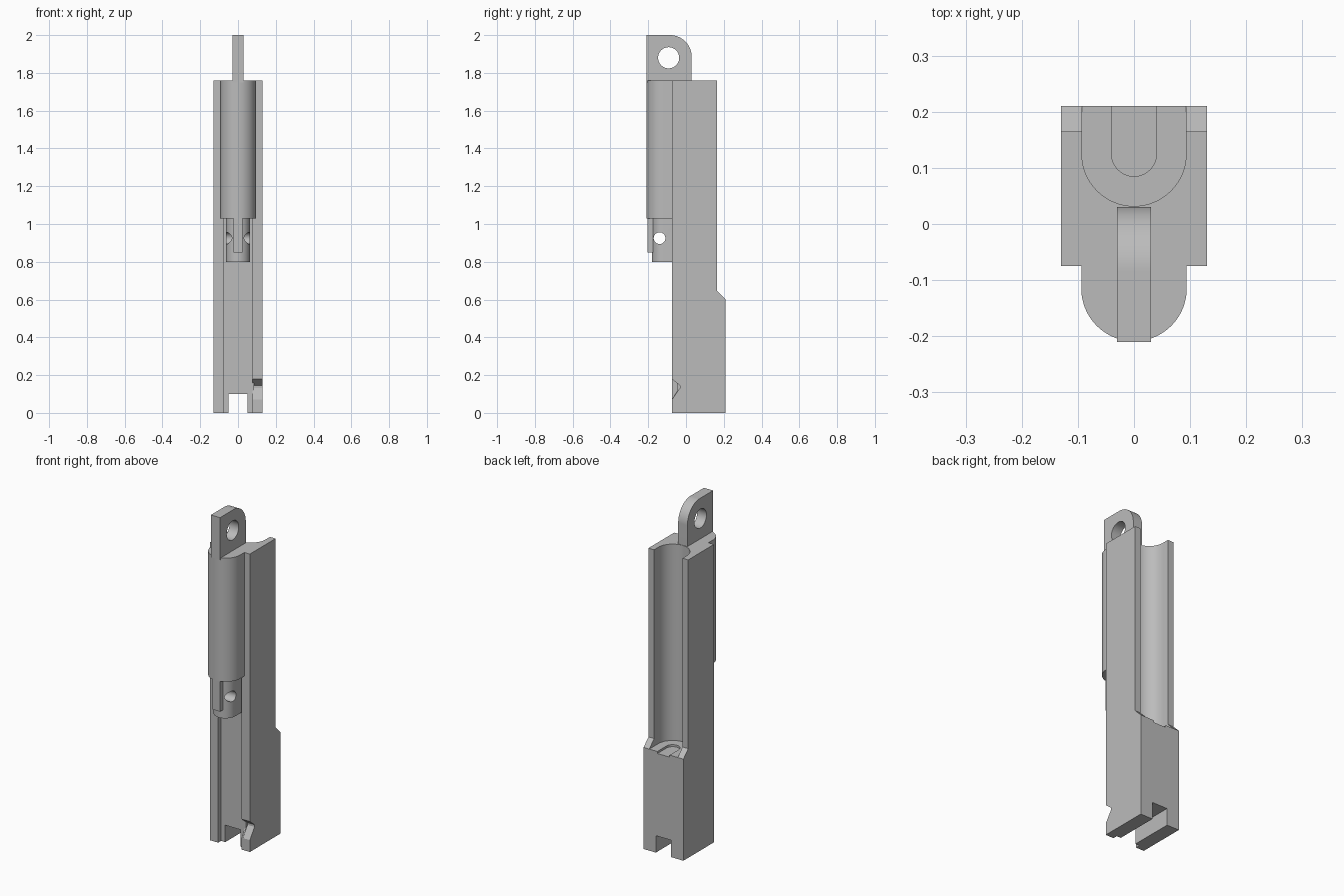
import bpy, bmesh, math

if "Cube" in bpy.data.objects:
    bpy.data.objects.remove(bpy.data.objects["Cube"])

grey = bpy.data.materials.new("plain grey")
grey.use_nodes = True
grey.diffuse_color = (0.5, 0.5, 0.5, 1)
grey.node_tree.nodes["Principled BSDF"].inputs["Base Color"].default_value = (0.5, 0.5, 0.5, 1)


def prism(name, profile, axis, low, high):
    """Extrude a flat profile: axis 'x' takes (y, z) points, axis 'z' takes (x, y)."""
    bm = bmesh.new()
    place = (lambda a, b: (low, a, b)) if axis == "x" else (lambda a, b: (a, b, low))
    face = bm.faces.new([bm.verts.new(place(a, b)) for a, b in profile])
    made = bmesh.ops.extrude_face_region(bm, geom=[face])["geom"]
    shift = (high - low, 0, 0) if axis == "x" else (0, 0, high - low)
    bmesh.ops.translate(bm, vec=shift, verts=[g for g in made if isinstance(g, bmesh.types.BMVert)])
    bmesh.ops.recalc_face_normals(bm, faces=bm.faces)
    mesh = bpy.data.meshes.new(name)
    bm.to_mesh(mesh)
    bm.free()
    mesh.materials.append(grey)
    obj = bpy.data.objects.new(name, mesh)
    bpy.context.collection.objects.link(obj)
    return obj


def arc(cx, cy, r, start, end, steps=32):
    angles = [math.radians(start + (end - start) * i / steps) for i in range(steps + 1)]
    return [(cx + r * math.cos(a), cy + r * math.sin(a)) for a in angles]


def circle(cx, cy, r):
    return arc(cx, cy, r, 0, 360, 48)[:-1]


def slot(cy, r, y_end):
    """U profile, rounded towards the front and straight to y_end."""
    return arc(0, cy, r, 180, 360) + [(r, y_end), (-r, y_end)]


def rect(a0, a1, b0, b1):
    return [(a0, b0), (a1, b0), (a1, b1), (a0, b1)]


def finish(obj, *cutters):
    bpy.ops.object.select_all(action="DESELECT")
    bpy.context.view_layer.objects.active = obj
    obj.select_set(True)
    for cutter in cutters:
        mod = obj.modifiers.new("cut", "BOOLEAN")
        mod.operation, mod.solver, mod.object = "DIFFERENCE", "EXACT", cutter
        bpy.ops.object.modifier_apply(modifier=mod.name)
    for cutter in cutters:
        bpy.data.objects.remove(cutter)
    bpy.ops.object.shade_smooth_by_angle(angle=math.radians(30))


# Main body with stepped back, rear trough, front channel and foot notches
body = prism("body", [(-0.075, 0), (0.21, 0), (0.21, 0.6), (0.165, 0.645),
                      (0.165, 1.76), (-0.075, 1.76)], "x", -0.13, 0.13)
finish(body,
       prism("trough_cut", slot(0.125, 0.093, 0.3), "z", 0.6, 1.9),
       prism("floor_recess_cut", slot(0.125, 0.04, 0.3), "z", 0.588, 0.7),
       prism("channel_cut", rect(-0.077, 0.077, -0.2, -0.048), "z", -0.1, 1.03),
       prism("foot_notch_cut", rect(-0.05, 0.05, -0.3, 0.3), "z", -0.1, 0.1),
       prism("side_notch_cut", [(-0.08, 0.184), (-0.032, 0.145), (-0.032, 0.132),
                                (-0.08, 0.063)], "x", 0.085, 0.2),
       prism("rail_notch_cut", [(-0.08, 0.184), (-0.048, 0.158), (-0.048, 0.115),
                                (-0.08, 0.063)], "x", 0.07, 0.1))

# Rounded barrel on the front
finish(prism("front_barrel", slot(-0.115, 0.094, -0.07), "z", 1.03, 1.76))

# Thin pin under the barrel, with a cross hole
pin = prism("pin", slot(-0.117, 0.063, -0.045), "z", 0.8, 1.035)
finish(pin, prism("pin_hole_cut", circle(-0.14, 0.925, 0.031), "x", -0.2, 0.2))

# Narrow rib along the front of the pin
rib = prism("pin_rib", rect(-0.203, -0.15, 0.85, 1.035), "x", -0.025, 0.025)
finish(rib, prism("rib_hole_cut", circle(-0.14, 0.925, 0.031), "x", -0.2, 0.2))

# Top lug with one rounded corner and an eye
lug = prism("lug", [(-0.21, 1.75), (0.03, 1.75)] + arc(-0.085, 1.885, 0.115, 0, 90)
            + [(-0.21, 2.0)], "x", -0.03, 0.03)
finish(lug, prism("eye_cut", circle(-0.092, 1.88, 0.056), "x", -0.2, 0.2))
